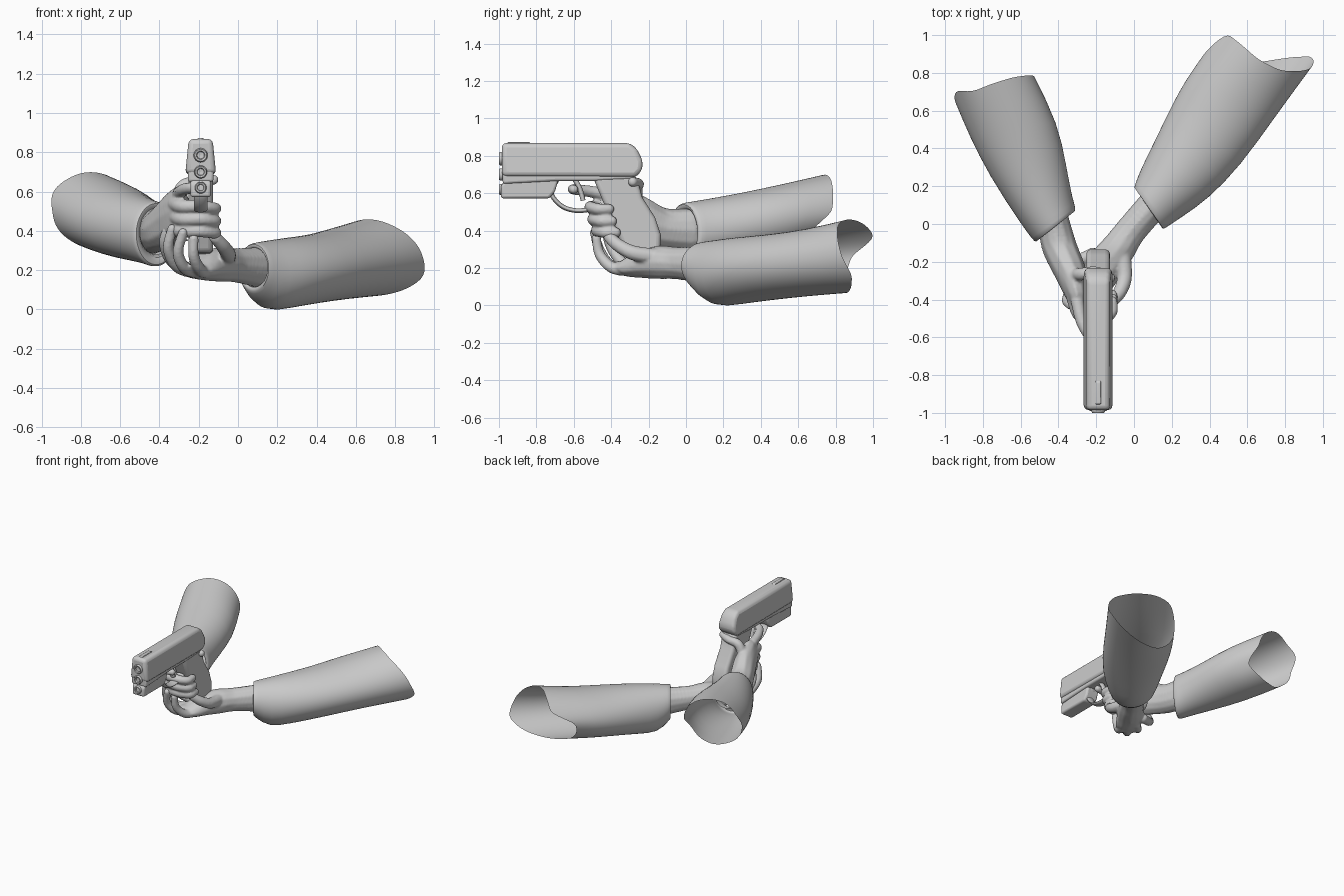
import bpy, bmesh, math
from mathutils import Vector, Matrix

if "Cube" in bpy.data.objects:
    bpy.data.objects.remove(bpy.data.objects["Cube"])

GX = -0.19  # centre plane of the pistol


def make(name, bm, angle=40):
    bmesh.ops.recalc_face_normals(bm, faces=bm.faces)
    me = bpy.data.meshes.new(name)
    bm.to_mesh(me)
    bm.free()
    ob = bpy.data.objects.new(name, me)
    bpy.context.collection.objects.link(ob)
    for p in me.polygons:
        p.use_smooth = True
    me.set_sharp_from_angle(angle=math.radians(angle))
    return ob


def prism(name, yz, width, bevel, segs=3, taper=0.0):
    """Side profile extruded across x, narrowing by taper per unit height, with rounded edges."""
    bm = bmesh.new()
    z0 = min(z for y, z in yz)
    a, b = ([bm.verts.new((GX + s * (width - taper * (z - z0)) / 2, y, z)) for y, z in yz] for s in (-1, 1))
    bm.faces.new(a)
    bm.faces.new(b[::-1])
    for i in range(len(yz)):
        j = (i + 1) % len(yz)
        bm.faces.new((a[i], b[i], b[j], a[j]))
    ob = make(name, bm)
    m = ob.modifiers.new("round", "BEVEL")
    m.width, m.segments, m.limit_method = bevel, segs, "ANGLE"
    m.angle_limit = math.radians(25)
    return ob


def spline(pts, n):
    """Catmull-Rom samples through points of any dimension."""
    p = [pts[0]] + list(pts) + [pts[-1]]
    out = []
    for i in range(1, len(p) - 2):
        for k in range(n):
            t = k / n
            out.append([0.5 * (2 * b + (c - a) * t + (2 * a - 5 * b + 4 * c - d) * t * t
                               + (3 * b - a - 3 * c + d) * t ** 3)
                        for a, b, c, d in zip(*p[i - 1:i + 3])])
    return out + [list(pts[-1])]


def hand(name, palm, fingers):
    """Ellipsoids strung along the palm and finger paths, fused by a remesh."""
    bm = bmesh.new()
    paths = [spline(palm, 8)]
    for r, pts in fingers:
        n = len(pts) - 1
        paths.append(spline([(*q, *[r * (1.2 - 0.35 * i / n)] * 3) for i, q in enumerate(pts)], 7))
    for path in paths:
        for x, y, z, rx, ry, rz in path:
            bmesh.ops.create_icosphere(bm, subdivisions=2, radius=1,
                                       matrix=Matrix.Translation((x, y, z)) @ Matrix.Diagonal((rx, ry, rz, 1)))
    ob = make(name, bm, 180)
    m = ob.modifiers.new("fuse", "REMESH")
    m.mode, m.voxel_size, m.use_smooth_shade = "VOXEL", 0.008, True
    m = ob.modifiers.new("soften", "SMOOTH")
    m.factor, m.iterations = 0.5, 4
    return ob


def sleeve(name, rings, ends, n=32):
    """Open tube; ring = two plan edge points and z range, ends = ragged hem offsets."""
    bm = bmesh.new()
    axis = (Vector(rings[-1][:2]) + Vector(rings[-1][2:4]) - Vector(rings[1][:2]) - Vector(rings[1][2:4])).normalized()
    prev = None
    for k, (lx, ly, rx, ry, lo, hi) in enumerate(rings):
        row = []
        for i in range(n):
            a = 2 * math.pi * i / n
            c, s = math.cos(a), math.sin(a)
            x, y = (lx + rx + (rx - lx) * c) / 2, (ly + ry + (ry - ly) * c) / 2
            if k == len(rings) - 1:
                f = i / n * len(ends)
                j = int(f)
                off = ends[j] + (ends[(j + 1) % len(ends)] - ends[j]) * (f - j)
                x, y = x + axis.x * off, y + axis.y * off
            row.append(bm.verts.new((x, y, (lo + hi) / 2 + (hi - lo) / 2 * s)))
        if prev:
            for i in range(n):
                j = (i + 1) % n
                bm.faces.new((prev[i], prev[j], row[j], row[i]))
        prev = row
    ob = make(name, bm, 60)
    m = ob.modifiers.new("smooth", "SUBSURF")
    m.levels = m.render_levels = 1
    return ob


def tube(name, yz, radius, xscale=1.0):
    """Rounded bar following a path in the pistol's centre plane."""
    cu = bpy.data.curves.new(name, "CURVE")
    cu.dimensions = "3D"
    cu.bevel_depth, cu.bevel_resolution, cu.use_fill_caps = radius, 3, True
    pts = spline(yz, 5)
    sp = cu.splines.new("POLY")
    sp.points.add(len(pts) - 1)
    for p, (y, z) in zip(sp.points, pts):
        p.co = (0, y, z, 1)
    ob = bpy.data.objects.new(name, cu)
    ob.location.x, ob.scale.x = GX, xscale
    bpy.context.collection.objects.link(ob)


# Pistol: slide, frame, front rail, grip
prism("slide", [(-.985, .69), (-.985, .868), (-.30, .868), (-.26, .835), (-.23, .77), (-.235, .72), (-.27, .685)],
      .158, .028, taper=.2)
prism("frame", [(-.98, .65), (-.98, .72), (-.27, .72), (-.28, .675), (-.5, .665), (-.7, .665)], .13, .012)
prism("front_rail", [(-.99, .572), (-.99, .64), (-.96, .68), (-.68, .68), (-.7, .61), (-.73, .572)], .105, .014)
prism("grip", [(-.50, .69), (-.45, .57), (-.37, .39), (-.33, .29), (-.17, .275), (-.135, .31), (-.135, .38),
               (-.165, .47), (-.235, .58), (-.25, .64), (-.27, .70)], .125, .04, 4)
prism("sight_rib", [(-.96, .86), (-.95, .874), (-.84, .874), (-.82, .86)], .03, .004)

# Trigger guard and trigger
tube("trigger_guard", [(-.69, .67), (-.72, .60), (-.67, .535), (-.6, .508), (-.52, .512), (-.45, .54)], .013, 2.6)
tube("trigger", [(-.6, .68), (-.575, .64), (-.56, .6), (-.55, .56)], .014, 1.5)

# Round openings on the muzzle end
for label, z, r in (("upper", .785, .036), ("middle", .70, .033), ("lower", .62, .03)):
    bm = bmesh.new()
    prev = None
    for rad, y in ((r, -.97), (r, -.993), (r * .85, -1.0), (r * .6, -.998), (r * .5, -.988), (.001, -.986)):
        row = [bm.verts.new((GX + rad * math.cos(i * math.pi / 12), y, z + rad * math.sin(i * math.pi / 12)))
               for i in range(24)]
        if prev:
            for i in range(24):
                bm.faces.new((prev[i], prev[i - 1], row[i - 1], row[i]))
        prev = row
    make(label + "_muzzle_ring", bm)

# Trigger hand: three wrapped fingers, index finger, thumb
wrapped = [(.033, [(-.32, -.39 + d, z + .01), (-.285, -.485 + d, z), (-.19, -.51 + d, z), (-.12, -.47 + d, z - .01),
                   (-.115, -.41 + d, z - .01)]) for z, d in ((.525, 0), (.46, .015), (.40, .035))]
hand("trigger_hand",
     [(-.43, .03, .40, .085, .07, .12), (-.395, -.12, .41, .095, .08, .115), (-.335, -.26, .46, .085, .085, .14),
      (-.305, -.36, .49, .065, .07, .14), (-.295, -.42, .5, .045, .04, .11)],
     wrapped + [(.03, [(-.30, -.41, .59), (-.275, -.52, .61), (-.225, -.60, .62), (-.16, -.60, .62)]),
                (.032, [(-.31, -.27, .56), (-.275, -.265, .63), (-.20, -.255, .65), (-.125, -.285, .66)])])

# Supporting hand cupped below the grip
hand("support_hand",
     [(.10, .10, .215, .085, .085, .105), (-.02, -.04, .225, .085, .085, .088), (-.09, -.14, .23, .095, .095, .09),
      (-.15, -.22, .22, .10, .105, .075), (-.19, -.30, .20, .09, .085, .048), (-.22, -.34, .205, .08, .06, .035)],
     [(.03, [(-.22, -.16, .2), (-.33, -.22, .24), (-.375, -.30, .34), (-.345, -.34, .43)]),
      (.03, [(-.22, -.24, .19), (-.31, -.33, .22), (-.355, -.40, .31), (-.335, -.43, .41)]),
      (.03, [(-.2, -.30, .19), (-.27, -.40, .21), (-.305, -.46, .29), (-.28, -.49, .39)]),
      (.03, [(-.15, -.28, .19), (-.19, -.39, .20), (-.225, -.46, .27), (-.225, -.48, .36)]),
      (.038, [(-.06, -.16, .26), (-.05, -.28, .28), (-.075, -.36, .32), (-.115, -.41, .365)])])

# Jacket sleeves with turned-in cuffs and ragged open ends
sleeve("trigger_arm_sleeve", [
    (-.50, .02, -.335, .12, .28, .51), (-.495, -.075, -.335, .055, .27, .51), (-.52, -.10, -.312, .065, .22, .545),
    (-.535, -.085, -.307, .085, .215, .55), (-.60, 0, -.325, .13, .235, .56), (-.77, .26, -.36, .32, .255, .60),
    (-.875, .47, -.40, .53, .28, .645), (-.945, .64, -.49, .70, .305, .70)],
    [.09, .10, .10, .08, .05, .07, .0, 0, -.03, .0, .0, -.03])
sleeve("support_arm_sleeve", [
    (.03, .22, .17, .02, .11, .32), (.01, .185, .145, -.02, .12, .31), (0, .19, .155, -.03, .09, .335),
    (.005, .21, .175, -.015, .07, .34), (.035, .29, .26, .04, -.012, .35), (.10, .42, .39, .13, .005, .365),
    (.20, .63, .56, .30, .03, .38), (.27, .76, .75, .57, .05, .41), (.34, .86, .86, .72, .065, .46)],
    [.14, .10, .07, .10, .16, .20, .03, .0, .0, .08, .16, .20])
